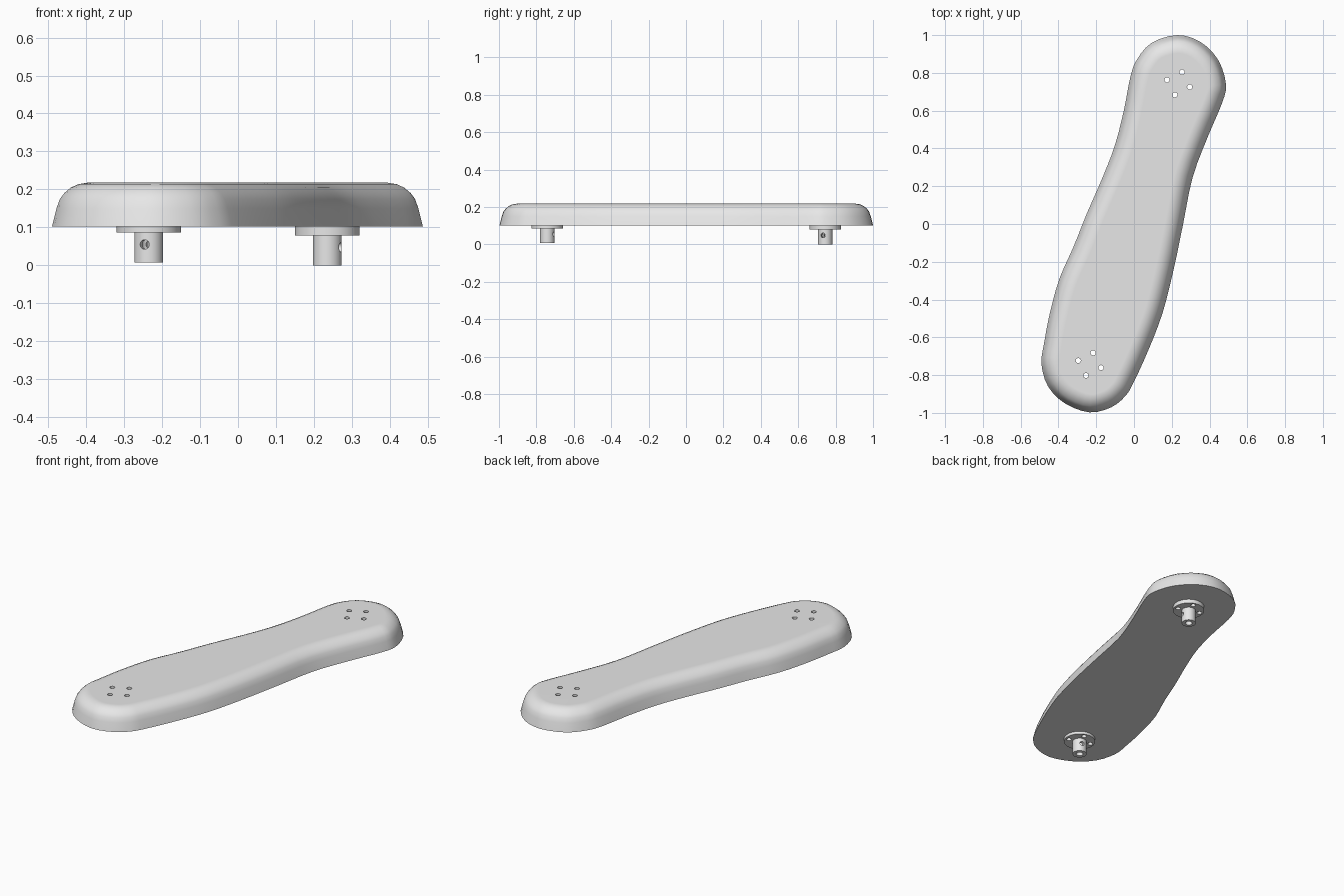
import bpy
import bmesh
from math import cos, sin, pi, radians
from mathutils import Vector, Matrix

cube = bpy.data.objects.get("Cube")
if cube:
    bpy.data.objects.remove(cube, do_unlink=True)

grey = bpy.data.materials.new("light_grey")
grey.use_nodes = True
grey.diffuse_color = (0.8, 0.8, 0.8, 1)
grey.node_tree.nodes["Principled BSDF"].inputs["Base Color"].default_value = (0.8, 0.8, 0.8, 1)

BASE_Z = 0.102
TILT = radians(72.5)


def finish(name, bm):
    bmesh.ops.recalc_face_normals(bm, faces=bm.faces)
    mesh = bpy.data.meshes.new(name)
    bm.to_mesh(mesh)
    bm.free()
    mesh.materials.append(grey)
    obj = bpy.data.objects.new(name, mesh)
    bpy.context.collection.objects.link(obj)
    return obj


def loft(name, rings, capped):
    """Skin a stack of rings; cap the ends or join the last ring to the first."""
    bm = bmesh.new()
    loops = [[bm.verts.new(p) for p in ring] for ring in rings]
    pairs = list(zip(loops, loops[1:]))
    if capped:
        bm.faces.new(loops[0])
        bm.faces.new(loops[-1])
    else:
        pairs.append((loops[-1], loops[0]))
    for a, b in pairs:
        for i in range(len(a)):
            bm.faces.new((a[i - 1], a[i], b[i], b[i - 1]))
    return finish(name, bm)


def activate(obj):
    bpy.ops.object.select_all(action='DESELECT')
    obj.select_set(True)
    bpy.context.view_layer.objects.active = obj


def drill(obj, holes):
    """Cut round holes, each given as (centre, direction, radius, length)."""
    bm = bmesh.new()
    for centre, direction, radius, length in holes:
        turn = Vector((0, 0, 1)).rotation_difference(Vector(direction)).to_matrix().to_4x4()
        bmesh.ops.create_cone(bm, cap_ends=True, segments=20, radius1=radius, radius2=radius,
                              depth=length, matrix=Matrix.Translation(centre) @ turn)
    cutter = finish("cutter", bm)
    cutter.hide_render = True
    mod = obj.modifiers.new("holes", 'BOOLEAN')
    mod.operation = 'DIFFERENCE'
    mod.solver = 'EXACT'
    mod.object = cutter
    activate(obj)
    bpy.ops.object.modifier_apply(modifier=mod.name)
    bpy.data.objects.remove(cutter, do_unlink=True)


def smooth(obj):
    activate(obj)
    bpy.ops.object.shade_smooth_by_angle(angle=radians(30))
    mod = obj.modifiers.new("flat_caps", 'WEIGHTED_NORMAL')
    mod.keep_sharp = True


def smooth_loop(points, steps):
    """Closed Catmull-Rom curve through the points."""
    n, out = len(points), []
    for i in range(n):
        a, b, c, d = (Vector(points[(i + k) % n]) for k in (-1, 0, 1, 2))
        for s in range(steps):
            t = s / steps
            out.append(0.5 * (2 * b + (c - a) * t + (2 * a - 5 * b + 4 * c - d) * t * t
                              + (3 * b - a - 3 * c + d) * t ** 3))
    return out


# Board outline, clockwise from the back end
outline = smooth_loop([
    (.23, 1), (.35, .965), (.445, .87), (.487, .74), (.466, .64), (.39, .46), (.31, .246),
    (.26, 0), (.21, -.24), (.15, -.475), (.075, -.67), (0, -.835), (-.045, -.91),
    (-.12, -.97), (-.235, -.997), (-.365, -.95), (-.455, -.86), (-.49, -.74),
    (-.475, -.625), (-.445, -.47), (-.395, -.29), (-.32, -.12), (-.25, .055),
    (-.165, .25), (-.1, .42), (-.053, .605), (-.02, .775), (.015, .87), (.095, .96)], 3)


def inset_ring(amount, z):
    ring = []
    for i, p in enumerate(outline):
        along = (outline[(i + 1) % len(outline)] - outline[i - 1]).normalized()
        ring.append((p.x + along.y * amount, p.y - along.x * amount, z))
    return ring


# Board with drafted sides and a rounded upper edge
edge = [(0, BASE_Z), (.012, .15), (.021, .175), (.033, .191), (.05, .205),
        (.07, .214), (.095, .218)]
board = loft("board", [inset_ring(a, z) for a, z in edge], True)


def screw_holes(x, y):
    return [((x + .063 * cos(TILT + k * pi / 2), y + .063 * sin(TILT + k * pi / 2), .12),
             (0, 0, 1), .0135, .4) for k in range(4)]


# Flanged tube mounts: centre, flange underside, tube end, cross hole height and angle
mounts = [("front_mount", -.235, -.742, .086, .008, .055, TILT),
          ("back_mount", .235, .744, .079, 0, .048, TILT - pi / 2)]
for name, x, y, flange_z, end_z, hole_z, angle in mounts:
    section = [(.019, BASE_Z), (.085, BASE_Z), (.085, flange_z),
               (.038, flange_z), (.038, end_z), (.019, end_z)]
    rings = [[(x + r * cos(2 * pi * i / 40), y + r * sin(2 * pi * i / 40), z)
              for i in range(40)] for r, z in section]
    mount = loft(name, rings, False)
    cross_hole = ((x, y, hole_z), (cos(angle), sin(angle), 0), .0125, .15)
    drill(mount, screw_holes(x, y) + [cross_hole])
    smooth(mount)

drill(board, [h for m in mounts for h in screw_holes(m[1], m[2])])
smooth(board)
